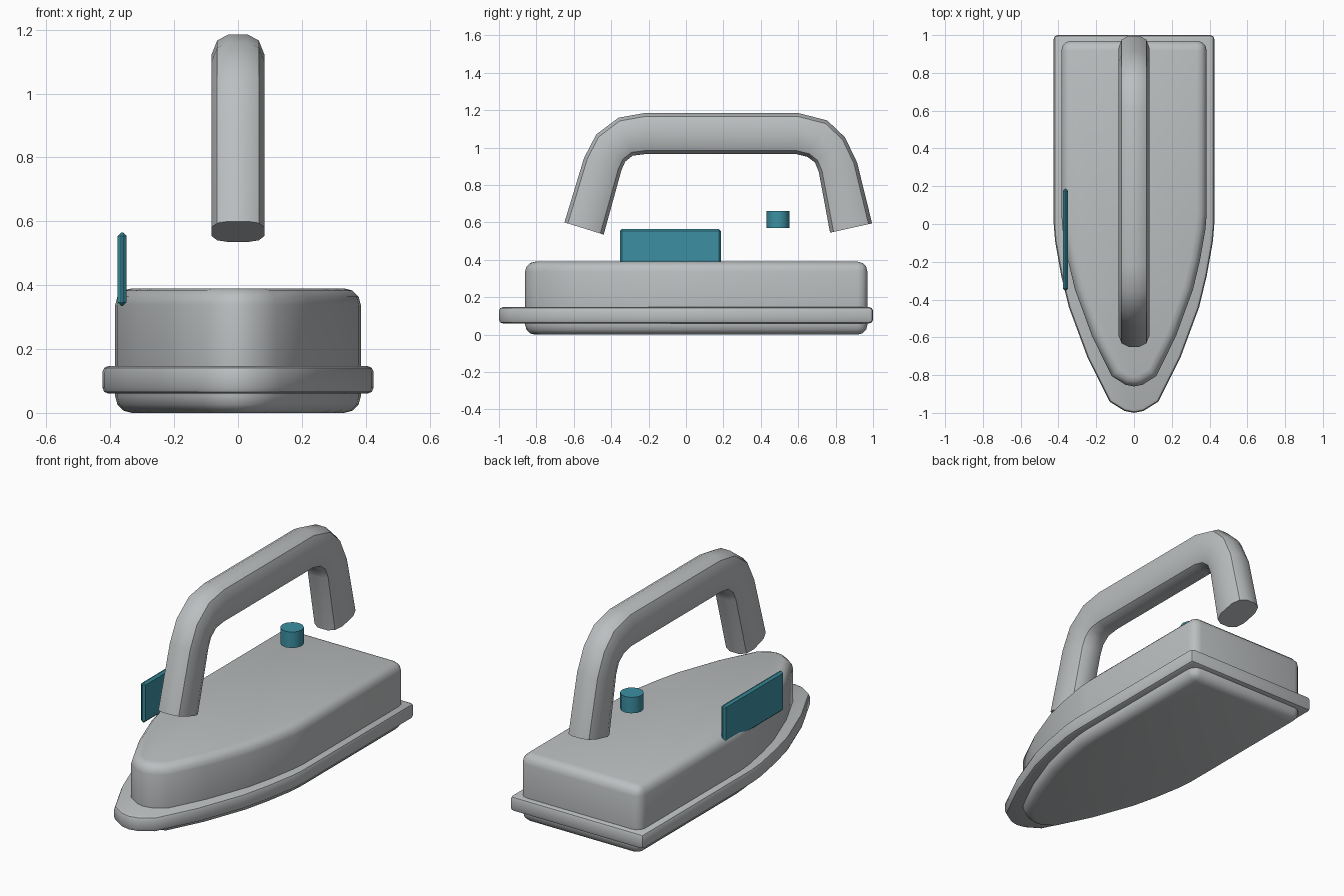
import bpy, bmesh, math
from mathutils import Vector

if "Cube" in bpy.data.objects:
    bpy.data.objects.remove(bpy.data.objects["Cube"])


def material(name, rgb):
    m = bpy.data.materials.new(name)
    m.use_nodes = True
    m.diffuse_color = (*rgb, 1)
    m.node_tree.nodes["Principled BSDF"].inputs["Base Color"].default_value = (*rgb, 1)
    return m


GREY = material("light grey", (0.50, 0.52, 0.53))
TEAL = material("teal", (0.045, 0.28, 0.36))


def finish(name, bm, mat, bevel=0, segments=2, angle=35):
    """Turn a bmesh into a named, smooth-shaded object with an optional bevel."""
    bmesh.ops.recalc_face_normals(bm, faces=bm.faces)
    mesh = bpy.data.meshes.new(name)
    bm.to_mesh(mesh)
    bm.free()
    mesh.materials.append(mat)
    ob = bpy.data.objects.new(name, mesh)
    bpy.context.collection.objects.link(ob)
    bpy.ops.object.select_all(action='DESELECT')
    ob.select_set(True)
    bpy.context.view_layer.objects.active = ob
    if bevel:
        mod = ob.modifiers.new("rounded edges", 'BEVEL')
        mod.width = bevel
        mod.segments = segments
        mod.limit_method = 'ANGLE'
        mod.angle_limit = math.radians(45)
        bpy.ops.object.modifier_apply(modifier=mod.name)
    bpy.ops.object.shade_smooth_by_angle(angle=math.radians(angle))
    return ob


def slab(name, outline, z0, z1, bevel, segments):
    """Extrude a flat outline upwards."""
    bm = bmesh.new()
    base = bm.faces.new([bm.verts.new((x, y, z0)) for x, y in outline])
    ext = bmesh.ops.extrude_face_region(bm, geom=[base])["geom"]
    top = [v for v in ext if isinstance(v, bmesh.types.BMVert)]
    bmesh.ops.translate(bm, verts=top, vec=(0, 0, z1 - z0))
    return finish(name, bm, GREY, bevel, segments)


# Boat-shaped outline: one side, mirrored to the other
half = [(0.425, 1), (0.425, 0), (0.418, -0.09), (0.385, -0.275), (0.345, -0.44),
        (0.245, -0.71), (0.13, -0.94), (0.05, -0.99)]
outline = half + [(0, -1)] + [(-x, y) for x, y in reversed(half)]

# Wide sole rim and the narrower body running through it
slab("sole_rim", outline, 0.06, 0.147, 0.02, 2)
slab("body", [(x * 0.905, y * 0.915 + 0.055) for x, y in outline], 0, 0.39, 0.052, 3)

# Handle: outer and inner (y, z) edge of each cross-section, front to back
sections = [((-0.65, 0.60), (-0.44, 0.535)), ((-0.545, 0.945), (-0.345, 0.88)),
            ((-0.48, 1.07), (-0.325, 0.925)), ((-0.36, 1.16), (-0.285, 0.957)),
            ((-0.22, 1.185), (-0.22, 0.965)), ((0.60, 1.185), (0.59, 0.965)),
            ((0.755, 1.145), (0.65, 0.95)), ((0.85, 1.055), (0.69, 0.92)),
            ((0.915, 0.92), (0.71, 0.87)), ((0.995, 0.595), (0.77, 0.545))]
quarter = [(0.03, 1), (0.065, 0.83), (0.083, 0.42)]
right = quarter + [(x, -d) for x, d in reversed(quarter)]
ring = right + [(-x, d) for x, d in reversed(right)]

bm = bmesh.new()
loops = []
for outer, inner in sections:
    o, i = Vector((0, *outer)), Vector((0, *inner))
    loops.append([bm.verts.new((o + i) / 2 + (o - i) / 2 * d + Vector((x, 0, 0)))
                  for x, d in ring])
n = len(ring)
for a, b in zip(loops, loops[1:]):
    for k in range(n):
        bm.faces.new((a[k], a[(k + 1) % n], b[(k + 1) % n], b[k]))
bm.faces.new(loops[0])
bm.faces.new(loops[-1])
finish("handle", bm, GREY, angle=40)

# Round knob beneath the rear of the handle
bm = bmesh.new()
bmesh.ops.create_cone(bm, cap_ends=True, segments=12, radius1=0.062, radius2=0.062, depth=0.092)
bmesh.ops.translate(bm, verts=bm.verts, vec=(0, 0.492, 0.616))
finish("knob", bm, TEAL)

# Thin upright panel on the right side
bm = bmesh.new()
bmesh.ops.create_cube(bm, size=1)
bmesh.ops.scale(bm, verts=bm.verts, vec=(0.028, 0.54, 0.23))
bmesh.ops.translate(bm, verts=bm.verts, vec=(-0.363, -0.083, 0.45))
finish("side_panel", bm, TEAL, 0.011, 1)
